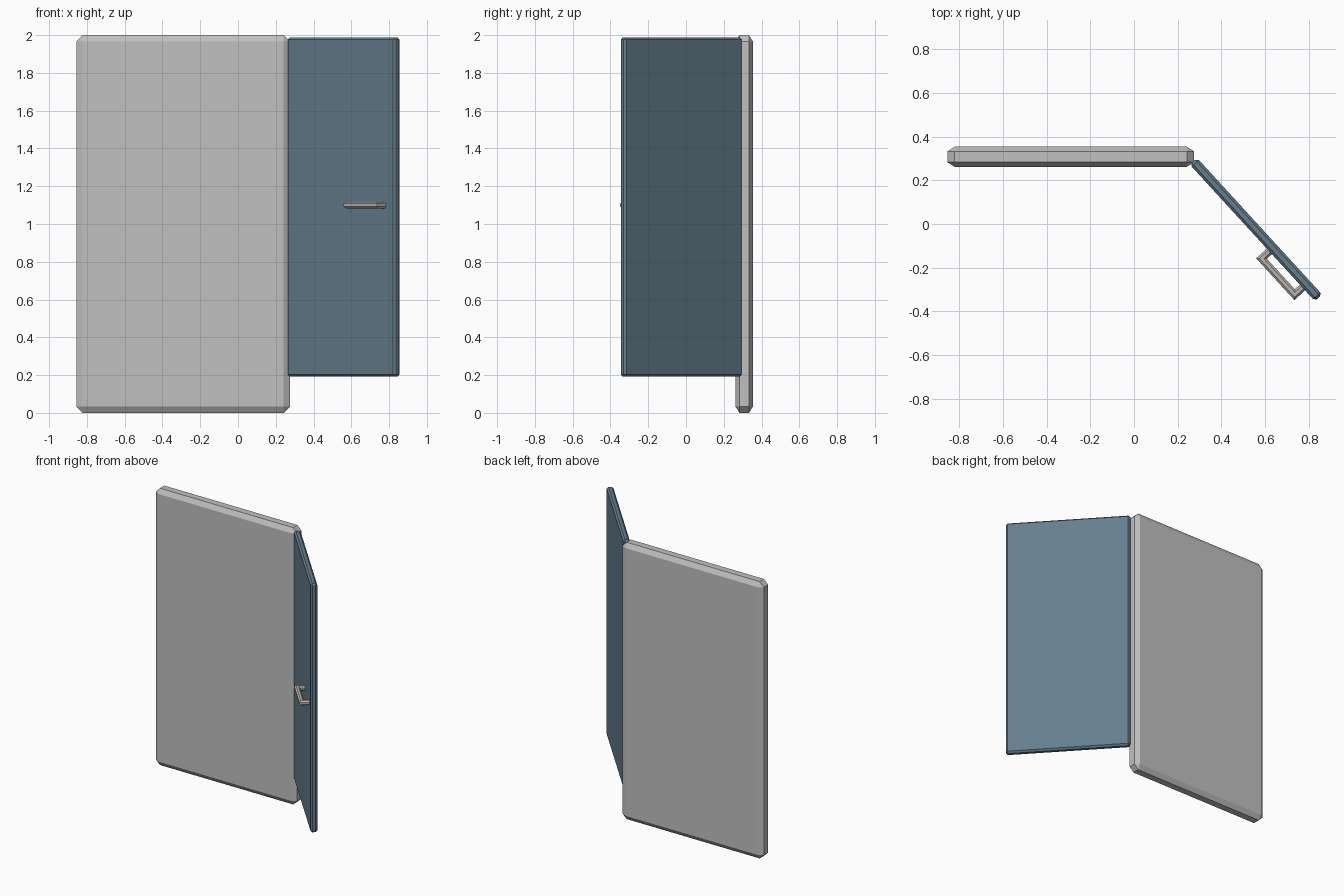
import bpy, bmesh, math
from mathutils import Vector, Matrix

if "Cube" in bpy.data.objects:
    bpy.data.objects.remove(bpy.data.objects["Cube"])


def material(name, rgb):
    m = bpy.data.materials.new(name)
    m.diffuse_color = (*rgb, 1)
    m.use_nodes = True
    m.node_tree.nodes["Principled BSDF"].inputs["Base Color"].default_value = m.diffuse_color
    return m


grey = material("light grey", (0.53, 0.53, 0.53))
blue = material("slate blue", (0.13, 0.21, 0.27))
metal = material("warm grey metal", (0.50, 0.47, 0.45))


def finish(name, bm, mat, matrix):
    bmesh.ops.recalc_face_normals(bm, faces=bm.faces)
    me = bpy.data.meshes.new(name)
    bm.to_mesh(me)
    bm.free()
    me.materials.append(mat)
    ob = bpy.data.objects.new(name, me)
    ob.matrix_world = matrix
    bpy.context.collection.objects.link(ob)
    return ob


def chamfered_box(name, size, cut, mat, matrix):
    """Box with every edge chamfered, cut given per axis."""
    bm = bmesh.new()
    h = [s / 2 for s in size]
    for sx in (-1, 1):
        for sy in (-1, 1):
            for sz in (-1, 1):
                for axis in range(3):
                    bm.verts.new([s * (h[i] - (0 if i == axis else cut[i]))
                                  for i, s in enumerate((sx, sy, sz))])
    bmesh.ops.convex_hull(bm, input=bm.verts)
    bmesh.ops.dissolve_limit(bm, angle_limit=0.01, verts=bm.verts, edges=bm.edges)
    return finish(name, bm, mat, matrix)


# Wall slab
chamfered_box("wall_panel", (1.13, 0.092, 2.0), (0.033, 0.021, 0.033), grey,
              Matrix.Translation((-0.29, 0.308, 1.0)))

# Open door leaf, swung towards the front
swing = Matrix.Translation((0.559, -0.0255, 1.09)) @ Matrix.Rotation(math.radians(-47.5), 4, 'Z')
chamfered_box("door_leaf", (0.848, 0.045, 1.796), (0.012, 0.012, 0.012), blue, swing)

# U-shaped pull handle: chamfered square section swept with mitred corners
r, c = 0.0175, 0.0075
section = [(r, c), (c, r), (-c, r), (-r, c), (-r, -c), (-c, -r), (c, -r), (r, -c)]
# along door, away from door, then how the section offset moves each
path = [(0.115, 0.020, -1, 0), (0.115, 0.071, -1, 1),
        (0.340, 0.071, 1, 1), (0.340, 0.020, 1, 0)]
bm = bmesh.new()
rings = [[bm.verts.new((u + s * du, -(n + s * dn), z + 0.01)) for s, z in section]
         for u, n, du, dn in path]
for a, b in zip(rings, rings[1:]):
    for i in range(8):
        j = (i + 1) % 8
        bm.faces.new((a[i], a[j], b[j], b[i]))
bm.faces.new(rings[0])
bm.faces.new(rings[-1])
finish("pull_handle", bm, metal, swing)
